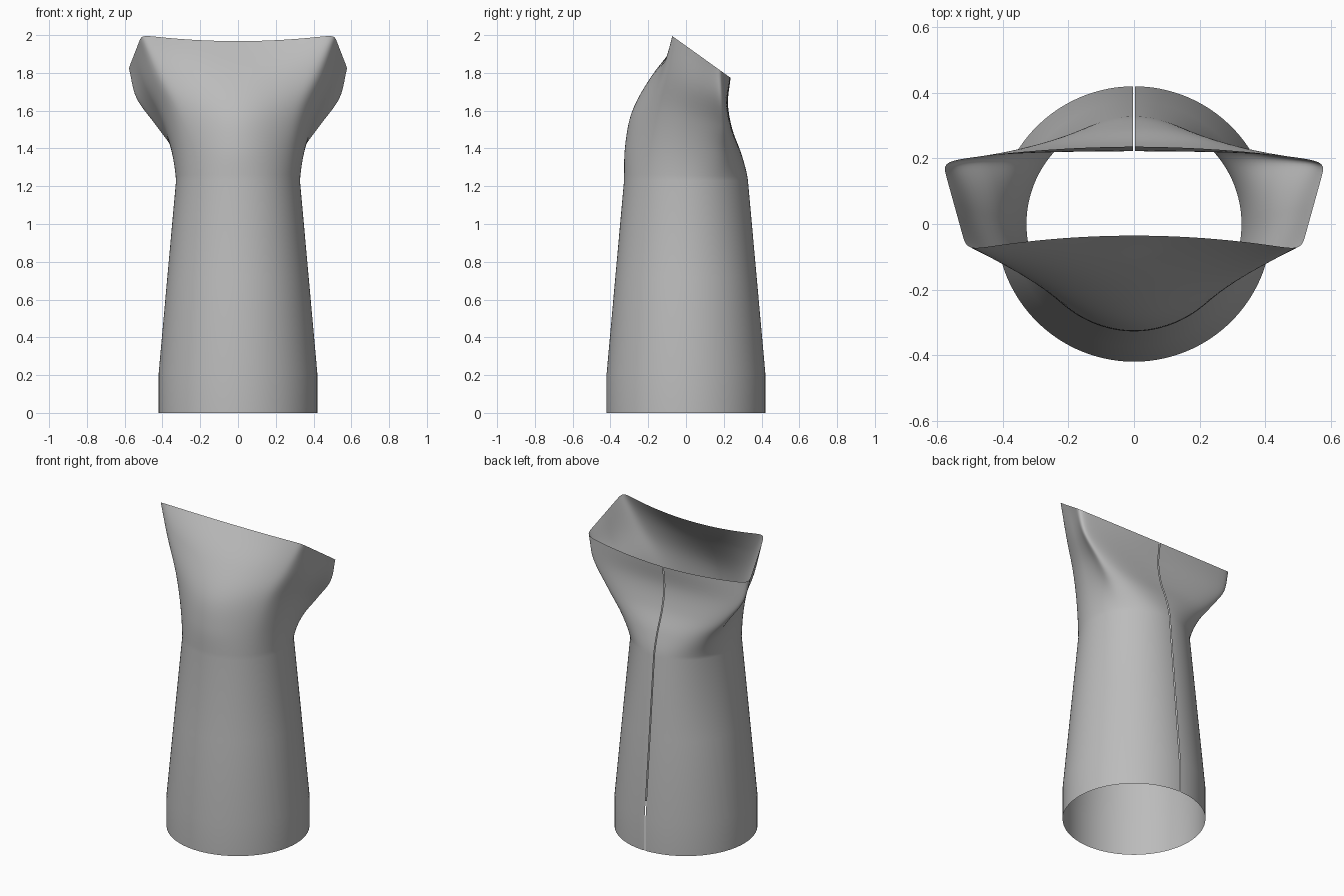
import bpy, bmesh, math

cube = bpy.data.objects.get("Cube")
if cube:
    bpy.data.objects.remove(cube, do_unlink=True)

SEGMENTS = 144
FLARE_STEPS = 24
NECK_R, NECK_Z = 0.328, 1.23
SLIT = math.radians(0.5)
CORNER = math.radians(36)

# How far each side has moved from neck to rim, at even steps up the flare
EASE = {
    "front": (0, 0.02, 0.15, 0.50, 1),
    "side": (0, 0.12, 0.37, 0.76, 1),
    "back": (0, 0.36, 0.90, 1.15, 1),
}


def ease(keys, t):
    """Smooth curve through evenly spaced keys."""
    n = len(keys) - 1
    i = min(int(t * n), n - 1)
    u = t * n - i
    b, c = keys[i], keys[i + 1]
    a = keys[i - 1] if i else b
    d = keys[i + 2] if i + 2 <= n else 2 * c - b
    return b + 0.5 * u * (c - a + u * (2 * a - 5 * b + 4 * c - d + u * (3 * (b - c) + d - a)))


def rim_point(a):
    """Four-sided mouth outline: bowed front and back, straight sides."""
    c, s = math.cos(a), math.sin(a)
    k = c / math.cos(CORNER)
    if abs(k) <= 1:
        if s < 0:
            return 0.51 * k, -0.035 - 0.045 * k * k
        return 0.585 * k, 0.236 - 0.046 * k * k
    u = (math.asin(s) + CORNER) / (2 * CORNER)
    x = 0.51 + 0.075 * u
    return math.copysign(x, c), -0.08 + 0.27 * u


# Angles run once round, leaving a narrow slit at the back
angles = [math.pi / 2 + SLIT + i / SEGMENTS * (2 * math.pi - 2 * SLIT)
          for i in range(SEGMENTS + 1)]
rim = [rim_point(a) for a in angles]
rim[0], rim[-1] = (-0.003, rim[0][1]), (0.003, rim[-1][1])
for _ in range(7):  # round the corners
    rim = [rim[0]] + [tuple((p[j] + 2 * q[j] + r[j]) / 4 for j in (0, 1))
                      for p, q, r in zip(rim, rim[1:], rim[2:])] + [rim[-1]]

# Straight foot and tapered tube
rings = [[(r * math.cos(a), r * math.sin(a), z) for a in angles]
         for r, z in ((0.42, 0), (0.42, 0.21), (0.374, 0.72), (NECK_R, NECK_Z))]

# Flare from the round neck to the slanted mouth
for step in range(1, FLARE_STEPS + 1):
    t = step / FLARE_STEPS
    front, side, back = (ease(EASE[k], t) for k in ("front", "side", "back"))
    ring = []
    for a, (rx, ry) in zip(angles, rim):
        c, s = math.cos(a), math.sin(a)
        f = side * c * c + (front if s < 0 else back) * s * s
        x, y = NECK_R * c, NECK_R * s
        top = 2.0 - 0.715 * (ry + 0.08)
        ring.append((x + f * (rx - x), y + f * (ry - y), NECK_Z + t * (top - NECK_Z)))
    rings.append(ring)

bm = bmesh.new()
grid = [[bm.verts.new(p) for p in ring] for ring in rings]
for low, high in zip(grid, grid[1:]):
    for i in range(SEGMENTS):
        bm.faces.new((low[i], low[i + 1], high[i + 1], high[i])).smooth = True

mesh = bpy.data.meshes.new("flared_tube")
bm.to_mesh(mesh)
bm.free()
tube = bpy.data.objects.new("flared_tube", mesh)
bpy.context.collection.objects.link(tube)

grey = bpy.data.materials.new("plain_grey")
grey.use_nodes = True
colour = (0.5, 0.5, 0.5, 1)
grey.diffuse_color = colour
grey.node_tree.nodes["Principled BSDF"].inputs["Base Color"].default_value = colour
mesh.materials.append(grey)
